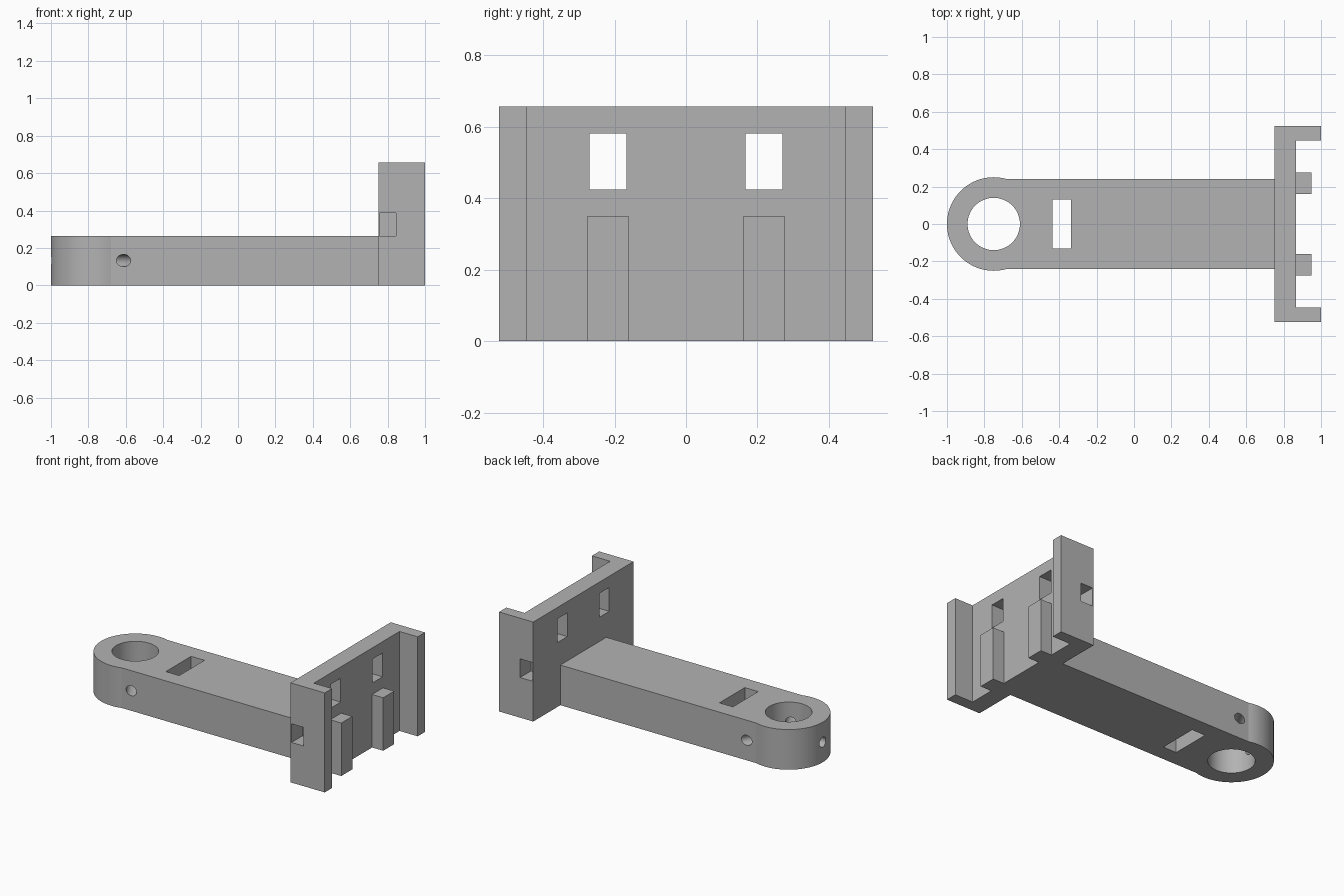
import bpy, bmesh
from math import asin, sin, cos, pi, radians
from mathutils import Matrix, Vector

cube = bpy.data.objects.get("Cube")
if cube:
    bpy.data.objects.remove(cube, do_unlink=True)

grey = bpy.data.materials.new("plain_grey")
grey.use_nodes = True
colour = (0.45, 0.45, 0.45, 1)
grey.diffuse_color = colour
grey.node_tree.nodes["Principled BSDF"].inputs["Base Color"].default_value = colour


def finish(name, bm):
    bmesh.ops.recalc_face_normals(bm, faces=bm.faces[:])
    mesh = bpy.data.meshes.new(name)
    bm.to_mesh(mesh)
    bm.free()
    mesh.materials.append(grey)
    obj = bpy.data.objects.new(name, mesh)
    bpy.context.collection.objects.link(obj)
    return obj


def extrude(name, outline, height):
    """Raise a flat outline from the ground."""
    bm = bmesh.new()
    face = bm.faces.new([bm.verts.new((x, y, 0)) for x, y in outline])
    made = bmesh.ops.extrude_face_region(bm, geom=[face])["geom"]
    verts = [v for v in made if isinstance(v, bmesh.types.BMVert)]
    bmesh.ops.translate(bm, verts=verts, vec=(0, 0, height))
    return finish(name, bm)


def box(name, low, high):
    low, high = Vector(low), Vector(high)
    bm = bmesh.new()
    matrix = Matrix.Translation((low + high) / 2) @ Matrix.Diagonal((*(high - low), 1))
    bmesh.ops.create_cube(bm, size=1, matrix=matrix)
    return finish(name, bm)


def rod(name, start, end, radius, segments):
    start, end = Vector(start), Vector(end)
    axis = end - start
    turn = axis.to_track_quat("Z", "Y").to_matrix().to_4x4()
    bm = bmesh.new()
    bmesh.ops.create_cone(bm, cap_ends=True, segments=segments, radius1=radius,
                          radius2=radius, depth=axis.length,
                          matrix=Matrix.Translation((start + end) / 2) @ turn)
    return finish(name, bm)


def cut(target, cutter):
    cutter.hide_render = True
    mod = target.modifiers.new("cut", "BOOLEAN")
    mod.operation = "DIFFERENCE"
    mod.solver = "EXACT"
    mod.object = cutter
    with bpy.context.temp_override(object=target, active_object=target):
        bpy.ops.object.modifier_apply(modifier=mod.name)
    bpy.data.objects.remove(cutter, do_unlink=True)


# Arm with a rounded ring end
ring_x, ring_r, half, arm_h, plate_x = -0.75, 0.25, 0.24, 0.265, 0.75
begin = asin(half / ring_r)
steps = 64
outline = [(plate_x, -half), (plate_x, half)]
for i in range(steps + 1):
    a = begin + (2 * pi - 2 * begin) * i / steps
    outline.append((ring_x + ring_r * cos(a), ring_r * sin(a)))
arm = extrude("arm", outline, arm_h)

# Bore, strap slot and three radial screw holes
cut(arm, rod("bore_cutter", (ring_x, 0, -0.1), (ring_x, 0, 0.4), 0.14, 64))
cut(arm, box("slot_cutter", (-0.435, -0.132, -0.1), (-0.337, 0.132, 0.4)))
for angle in (60, 180, 300):
    d = Vector((cos(radians(angle)), sin(radians(angle)), 0))
    centre = Vector((ring_x, 0, arm_h / 2))
    cut(arm, rod("screw_cutter", centre + d * 0.05, centre + d * 0.4, 0.033, 48))

# Upright plate with a flange at each side
side, inner, web, lip = 0.523, 0.447, 0.867, 1.0
edge = [(plate_x, side), (lip, side), (lip, inner), (web, inner)]
plate = extrude("end_plate", edge + [(x, -y) for x, y in reversed(edge)], 0.657)

# Windows, blind side pockets and ribs, mirrored across the middle
for s, label in ((1, "back"), (-1, "front")):
    def mirrored(name, x, y, z):
        ys = sorted((s * y[0], s * y[1]))
        return box(name, (x[0], ys[0], z[0]), (x[1], ys[1], z[1]))
    cut(plate, mirrored("window_cutter", (0.6, 0.95), (0.167, 0.27), (0.425, 0.582)))
    cut(plate, mirrored("pocket_cutter", (0.757, 0.846), (0.41, 0.6), (0.265, 0.388)))
    mirrored(label + "_rib", (web, 0.948), (0.161, 0.276), (0, 0.35))

# Smooth round walls, keep all corners crisp
bpy.ops.object.select_all(action="DESELECT")
arm.select_set(True)
bpy.context.view_layer.objects.active = arm
bpy.ops.object.shade_smooth_by_angle(angle=radians(12))
